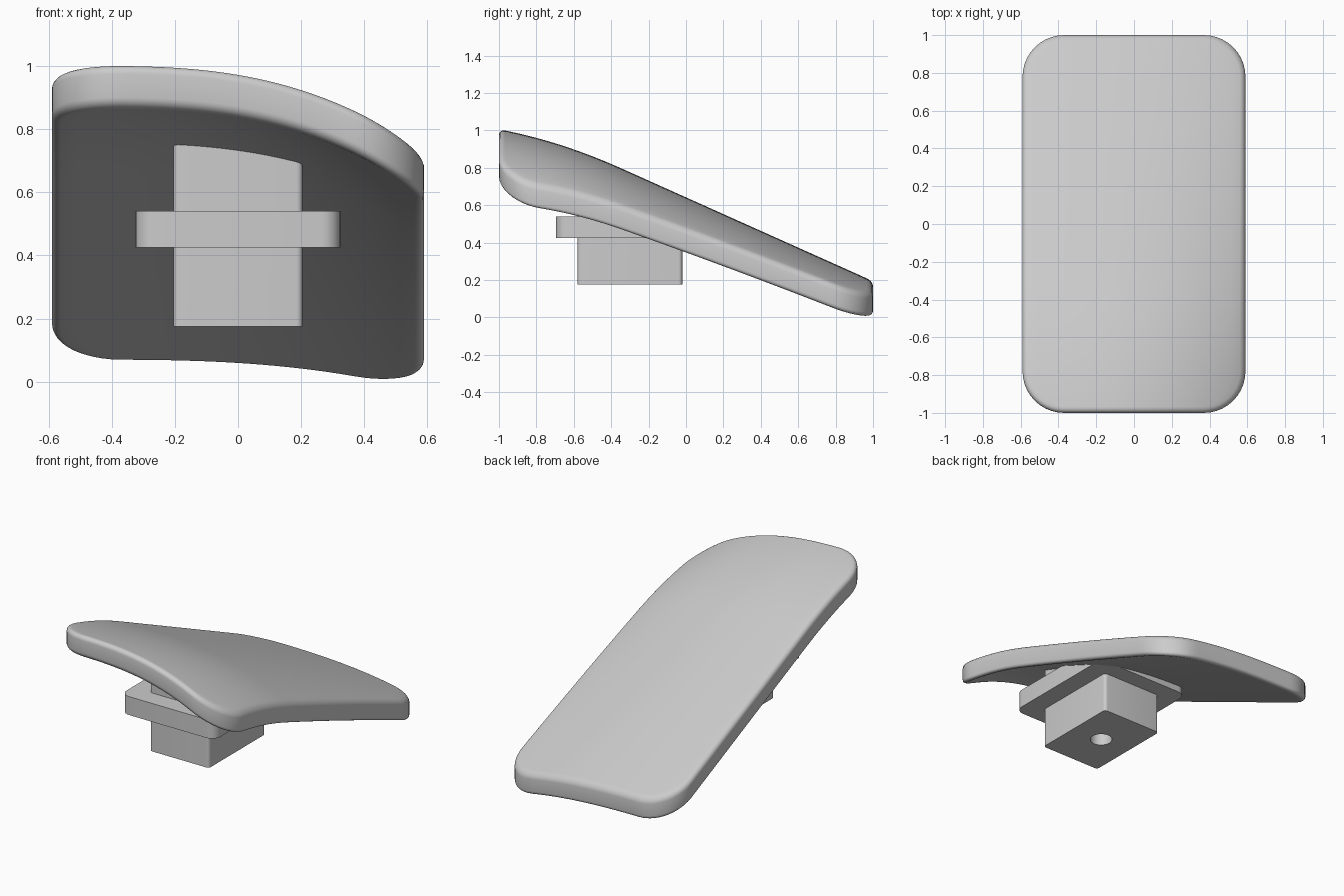
import bpy, bmesh
from math import sin, cos, pi

if "Cube" in bpy.data.objects:
    bpy.data.objects.remove(bpy.data.objects["Cube"], do_unlink=True)

HALF_X, HALF_Y, CORNER = 0.59, 1.0, 0.22
THICK, EDGE = 0.135, 0.03

grey = bpy.data.materials.new("light_grey")
grey.use_nodes = True
colour = (0.6, 0.6, 0.6, 1)
grey.diffuse_color = colour
grey.node_tree.nodes["Principled BSDF"].inputs["Base Color"].default_value = colour


def finish(name, bm, angle=pi / 5):
    bmesh.ops.recalc_face_normals(bm, faces=bm.faces[:])
    mesh = bpy.data.meshes.new(name)
    bm.to_mesh(mesh)
    bm.free()
    mesh.materials.append(grey)
    obj = bpy.data.objects.new(name, mesh)
    bpy.context.collection.objects.link(obj)
    bpy.ops.object.select_all(action='DESELECT')
    obj.select_set(True)
    bpy.context.view_layer.objects.active = obj
    bpy.ops.object.shade_smooth_by_angle(angle=angle)
    return obj


def height(x, y):
    """Top of the pad: sloping to the back, drooping toward +x."""
    ridge = 0.642 - 0.448 * y - 0.2 * max(0, -y - 0.35) ** 2
    t = max(0, (x + 0.45) / 1.04)
    return ridge - (0.17 - 0.088 * y + 0.017 * y * y) * t ** 2.7


# Pad: rounded rectangle laid out as rows, inset by d
COLS, ARC, STRAIGHT = 24, 10, 30


def outline_rows(d):
    hx, hy, r = HALF_X - d, HALF_Y - d, CORNER - d
    arc = [(hy - r + r * cos(a), hx - r + r * sin(a))
           for a in (pi / 2 * i / ARC for i in range(ARC + 1))]
    rows = [(-y, w) for y, w in arc]
    rows += [((hy - r) * (2 * i / STRAIGHT - 1), hx) for i in range(1, STRAIGHT)]
    return rows + arc[::-1]


def point(d, drop, row, col):
    y, w = outline_rows(d)[row]
    x = w * (2 * col / COLS - 1)
    return x, y, height(x, y) - drop


bm = bmesh.new()
N = len(outline_rows(0))
rim = ([(0, c) for c in range(COLS)] + [(r, COLS) for r in range(N - 1)]
       + [(N - 1, c) for c in range(COLS, 0, -1)] + [(r, 0) for r in range(N - 1, 0, -1)])


def patch(drop):
    g = [[bm.verts.new(point(EDGE, drop, r, c)) for c in range(COLS + 1)] for r in range(N)]
    for r in range(N - 1):
        for c in range(COLS):
            bm.faces.new((g[r][c], g[r][c + 1], g[r + 1][c + 1], g[r + 1][c]))
    return [g[r][c] for r, c in rim]


# Rounded rim rings join the top patch to the bottom patch
STEPS = 5
curve = [(EDGE * (1 - sin(a)), EDGE * (1 - cos(a)))
         for a in (pi / 2 * i / STEPS for i in range(1, STEPS + 1))]
rings = [patch(0)]
for d, drop in curve + [(d, THICK - z) for d, z in curve[::-1]]:
    rings.append([bm.verts.new(point(d, drop, r, c)) for r, c in rim])
rings.append(patch(THICK))
for a, b in zip(rings, rings[1:]):
    for i in range(len(rim)):
        j = (i + 1) % len(rim)
        bm.faces.new((a[i], a[j], b[j], b[i]))
finish("pad", bm, pi / 3)


# Blocks with rounded upright edges
def block(x, y0, y1, z0, z1, radius):
    bm = bmesh.new()
    bmesh.ops.create_cube(bm, size=1)
    for v in bm.verts:
        v.co = (v.co.x * 2 * x, (y0 + y1) / 2 + v.co.y * (y1 - y0), z1 if v.co.z > 0 else z0)
    upright = [e for e in bm.edges if abs(e.verts[0].co.z - e.verts[1].co.z) > 0.01]
    bmesh.ops.bevel(bm, geom=upright, offset=radius, segments=6, profile=0.5, affect='EDGES')
    return bm


finish("mounting_plate", block(0.325, -0.695, 0.088, 0.425, 0.54, 0.06))

# Stem: its top follows the slope inside the pad
bm = block(0.205, -0.58, -0.02, 0.175, 0.6, 0.02)
for v in bm.verts:
    if v.co.z > 0.5:
        v.co.z = height(v.co.x, v.co.y) - THICK / 2
stem = finish("stem", bm)

# Round socket in the underside of the stem
bm = bmesh.new()
bmesh.ops.create_cone(bm, cap_ends=True, segments=32, radius1=0.064, radius2=0.064, depth=0.5)
bmesh.ops.translate(bm, verts=bm.verts[:], vec=(0, -0.3, 0.175))
cutter = finish("socket_cutter", bm)
cutter.hide_render = True
cut = stem.modifiers.new("socket", 'BOOLEAN')
cut.operation, cut.solver, cut.object = 'DIFFERENCE', 'EXACT', cutter
bpy.context.view_layer.objects.active = stem
bpy.ops.object.modifier_apply(modifier=cut.name)
bpy.data.objects.remove(cutter, do_unlink=True)
